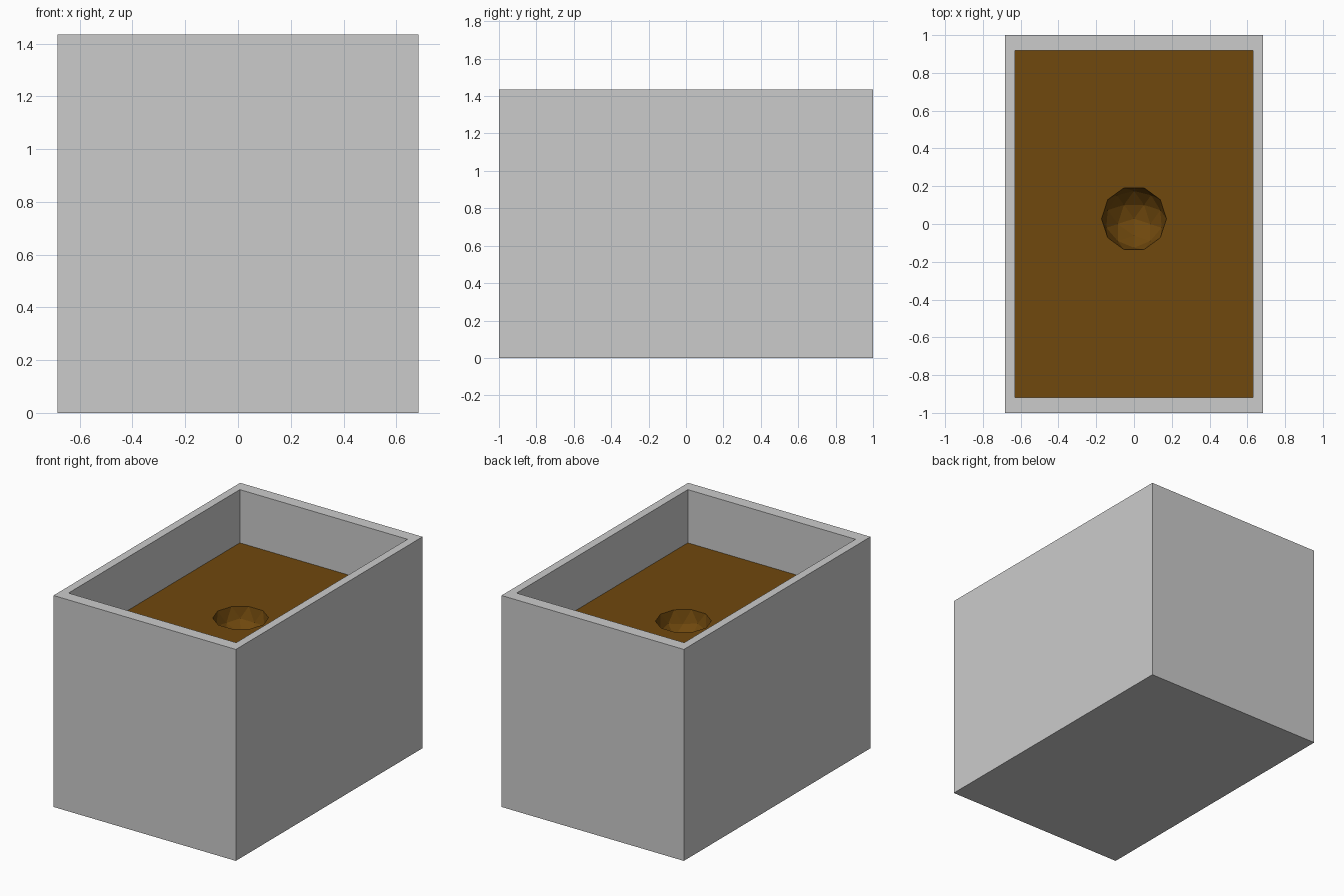
import bpy
import math

if "Cube" in bpy.data.objects:
    bpy.data.objects.remove(bpy.data.objects["Cube"])

W, D, H = 0.684, 1.0, 1.434      # outer half width, half depth, height
IW, ID = 0.629, 0.918            # inner half width, half depth
FLOOR, SOIL = 0.08, 1.073        # cavity floor and soil level


def box(name, hw, hd, z0, z1):
    bpy.ops.mesh.primitive_cube_add(size=1, location=(0, 0, (z0 + z1) / 2))
    ob = bpy.context.object
    ob.name = name
    ob.scale = (2 * hw, 2 * hd, z1 - z0)
    bpy.ops.object.transform_apply(location=True, rotation=True, scale=True)
    return ob


def carve(ob, cutter):
    mod = ob.modifiers.new("carve", 'BOOLEAN')
    mod.operation = 'DIFFERENCE'
    mod.solver = 'EXACT'
    mod.object = cutter
    bpy.context.view_layer.objects.active = ob
    bpy.ops.object.modifier_apply(modifier=mod.name)
    bpy.data.objects.remove(cutter, do_unlink=True)


# Open-topped planter box
planter = box("planter_box", W, D, 0, H)
carve(planter, box("cavity_cutter", IW, ID, FLOOR, H + 0.2))

# Soil filling, with a faceted planting hole
soil = box("soil", IW, ID, FLOOR, SOIL)
mat = bpy.data.materials.new("soil_brown")
mat.diffuse_color = (0.16, 0.065, 0.004, 1)
mat.use_nodes = True
mat.node_tree.nodes["Principled BSDF"].inputs["Base Color"].default_value = mat.diffuse_color
soil.data.materials.append(mat)
bpy.ops.mesh.primitive_ico_sphere_add(subdivisions=2, radius=0.172,
                                      location=(0, 0.028, SOIL + 0.001),
                                      rotation=(0, 0, math.radians(90)))
hole = bpy.context.object
hole.name = "hole_cutter"
hole.data.materials.append(mat)
carve(soil, hole)
